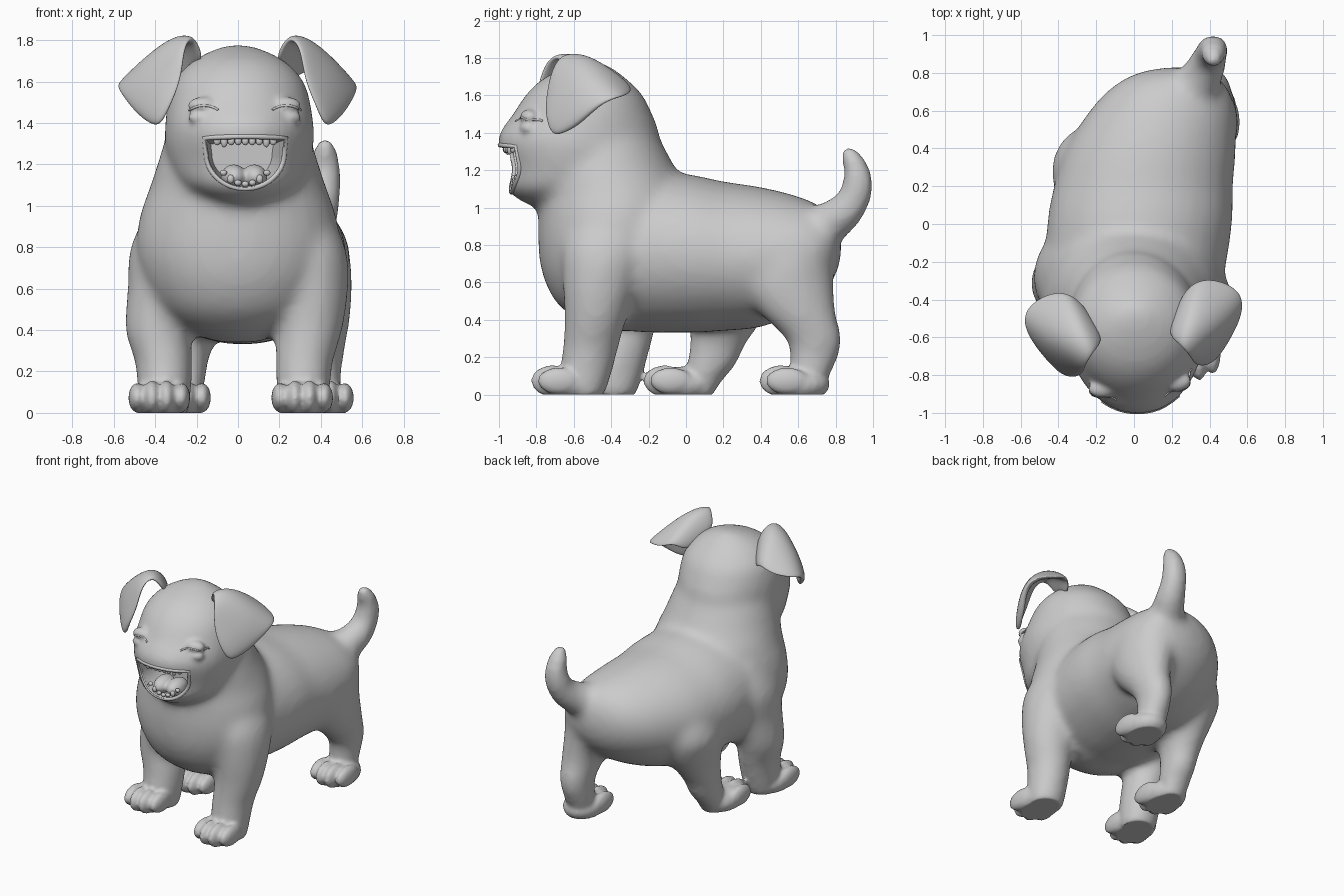
import bpy, bmesh, math
from mathutils import Vector, Matrix
from mathutils.bvhtree import BVHTree

if "Cube" in bpy.data.objects:
    bpy.data.objects.remove(bpy.data.objects["Cube"])

# The head is turned a few degrees towards +x
PIVOT = Vector((0, -0.5, 0))
TURN = Matrix.Translation(PIVOT) @ Matrix.Rotation(math.radians(5), 4, 'Z') @ Matrix.Translation(-PIVOT)
IDENT = Matrix.Identity(4)


def spline(st, n=4):
    """Catmull-Rom interpolation of station tuples."""
    out = []
    for i in range(len(st) - 1):
        p = [st[max(i - 1, 0)], st[i], st[i + 1], st[min(i + 2, len(st) - 1)]]
        for k in range(n):
            t = k / n
            out.append([0.5 * (2 * b + (c - a) * t + (2 * a - 5 * b + 4 * c - d) * t * t
                               + (3 * b - a - 3 * c + d) * t ** 3) for a, b, c, d in zip(*p)])
    return out + [list(st[-1])]


def loft(bm, stations, axis=None, mat=IDENT, sides=32):
    """Closed loft of ellipses (x, y, z, ra, rb); axis None follows the path."""
    st, rings = spline(stations), []
    for i, (x, y, z, a, b) in enumerate(st):
        u = Vector((1, 0, 0))
        if axis:
            v = Vector((0, 1, 0)) if axis == 'Z' else Vector((0, 0, 1))
        else:
            t = (Vector(st[min(i + 1, len(st) - 1)][:3]) - Vector(st[max(i - 1, 0)][:3])).normalized()
            u = (u - t * u.dot(t)).normalized()
            v = t.cross(u)
        a, b = max(a, 0.01), max(b, 0.01)
        rings.append([bm.verts.new(mat @ (Vector((x, y, z)) + u * a * math.cos(w) + v * b * math.sin(w)))
                      for w in (math.tau * k / sides for k in range(sides))])
    for r, q in zip(rings, rings[1:]):
        for k in range(sides):
            j = (k + 1) % sides
            bm.faces.new((r[k], r[j], q[j], q[k]))
    bm.faces.new(rings[0][::-1])
    bm.faces.new(rings[-1])


def blob(bm, c, r, mat=IDENT):
    m = mat @ Matrix.Translation(c) @ Matrix.Diagonal((*r, 1))
    bmesh.ops.create_uvsphere(bm, u_segments=20, v_segments=12, radius=1, matrix=m)


def to_object(bm, name):
    bmesh.ops.recalc_face_normals(bm, faces=bm.faces)
    me = bpy.data.meshes.new(name)
    bm.to_mesh(me)
    bm.free()
    ob = bpy.data.objects.new(name, me)
    bpy.context.collection.objects.link(ob)
    return ob


def bake(ob, angle=50):
    """Replace an object by its evaluated, smooth shaded mesh."""
    bpy.context.view_layer.update()
    name, ev = ob.name, ob.evaluated_get(bpy.context.evaluated_depsgraph_get())
    me = bpy.data.meshes.new_from_object(ev)
    bpy.data.objects.remove(ob)
    me.polygons.foreach_set('use_smooth', [True] * len(me.polygons))
    me.set_sharp_from_angle(angle=math.radians(angle))
    new = bpy.data.objects.new(name, me)
    bpy.context.collection.objects.link(new)
    return new


def blend(ob, voxel, iterations):
    m = ob.modifiers.new('remesh', 'REMESH')
    m.mode, m.voxel_size, m.use_smooth_shade = 'VOXEL', voxel, True
    s = ob.modifiers.new('smooth', 'SMOOTH')
    s.factor, s.iterations = 0.5, iterations
    return bake(ob)


def tube(name, pts, r, cyclic=False):
    cu = bpy.data.curves.new(name, 'CURVE')
    cu.dimensions, cu.bevel_depth, cu.use_fill_caps = '3D', r, True
    sp = cu.splines.new('POLY')
    sp.points.add(len(pts) - 1)
    for p, co in zip(sp.points, pts):
        p.co = (*co, 1)
    sp.use_cyclic_u = cyclic
    ob = bpy.data.objects.new(name, cu)
    bpy.context.collection.objects.link(ob)
    return bake(ob, 80)


bm = bmesh.new()
# Torso, rump swung towards +x: (y, cx, rx, z top, z bottom)
loft(bm, [(cx, y, (t + b) / 2, rx, (t - b) / 2) for y, cx, rx, t, b in [
    (-0.5, 0, .40, 1.10, .42), (-0.3, 0, .47, 1.19, .34), (0, .03, .49, 1.18, .33),
    (.2, .05, .475, 1.14, .34), (.4, .09, .45, 1.11, .36), (.6, .15, .385, 1.06, .44),
    (.73, .19, .30, 1.00, .54), (.80, .21, .19, .92, .64), (.83, .22, .05, .82, .74)]], 'Y')
# Chest and neck: (z, rx, y front, y back)
loft(bm, [(0, (f + k) / 2, z, rx, (k - f) / 2) for z, rx, f, k in [
    (.34, .10, -.45, -.25), (.40, .25, -.58, -.15), (.50, .37, -.70, -.1), (.65, .46, -.77, 0),
    (.80, .49, -.79, 0), (.95, .475, -.79, .02), (1.08, .43, -.79, .02), (1.2, .39, -.80, -.05),
    (1.35, .34, -.78, -.13), (1.5, .25, -.7, -.2)]], 'Z')
# Head
loft(bm, [(0, (f + k) / 2, z, rx, (k - f) / 2) for z, rx, f, k in [
    (1.01, .10, -.84, -.5), (1.05, .21, -.91, -.4), (1.11, .29, -.965, -.3), (1.2, .335, -.97, -.2),
    (1.3, .36, -1.0, -.13), (1.37, .36, -1.01, -.14), (1.43, .355, -.98, -.15), (1.5, .345, -.925, -.18),
    (1.6, .315, -.86, -.23), (1.69, .235, -.765, -.32), (1.75, .13, -.63, -.4), (1.78, .03, -.5, -.46)]],
    'Z', TURN)
# Legs: (z, cx, rx, y front, y back)
front_right = [(-.02, .315, .12, -.66, -.44), (.1, .315, .13, -.68, -.40), (.25, .32, .14, -.66, -.36),
               (.4, .345, .16, -.65, -.32), (.6, .355, .178, -.66, -.26), (.8, .34, .18, -.66, -.2),
               (1.0, .27, .15, -.6, -.22)]
front_left = [(z, -cx - .04 * (z < .5), rx, f + .16, k + .17) for z, cx, rx, f, k in front_right]
hind_right = [(-.02, .40, .09, .55, .73), (.1, .40, .10, .55, .77), (.2, .40, .10, .555, .815),
              (.3, .405, .11, .53, .835), (.45, .40, .14, .38, .80), (.6, .37, .18, .27, .79),
              (.75, .33, .21, .3, .79), (.9, .28, .18, .38, .74)]
hind_left = [(-.02, -.27, .09, -.04, .14), (.08, -.27, .10, -.02, .2), (.16, -.26, .105, .0, .27),
             (.26, -.255, .115, .02, .315), (.37, -.24, .14, .02, .39), (.5, -.22, .19, .02, .48),
             (.65, -.2, .235, .03, .53), (.85, -.15, .2, .1, .5)]
for leg in (front_right, front_left, hind_right, hind_left):
    loft(bm, [(cx, (f + k) / 2, z, rx, (k - f) / 2) for z, cx, rx, f, k in leg], 'Z')
# Tail
loft(bm, [(.29, .68, .87, .13, .13), (.35, .77, .92, .115, .115), (.39, .85, .98, .10, .10),
          (.41, .905, 1.06, .088, .088), (.42, .92, 1.14, .083, .083), (.42, .905, 1.22, .072, .068),
          (.42, .87, 1.285, .055, .052), (.415, .84, 1.325, .025, .02)])
puppy = blend(to_object(bm, 'puppy_body'), .028, 10)

# Paws with four toes, and closed-eye bulges, blended in at finer detail
bm = bmesh.new()
bm.from_mesh(puppy.data)
bpy.data.objects.remove(puppy)
for cx, front in ((.31, -.83), (-.38, -.66), (.41, .39), (-.28, -.23)):
    blob(bm, (cx, front + .21, .055), (.135, .17, .095))
    for i in (-1.5, -.5, .5, 1.5):
        blob(bm, (cx + i * .071, front + .115 + .035 * (abs(i) > 1), .073),
             (.043, .115, .084 if abs(i) < 1 else .072))
for s in (-1, 1):
    blob(bm, (s * .195, -.855, 1.485), (.08, .05, .042), TURN)
    blob(bm, (s * .20, -.865, 1.425), (.075, .045, .035), TURN)
puppy = blend(to_object(bm, 'puppy_body'), .014, 4)
for v in puppy.data.vertices:
    v.co.z = max(v.co.z, 0)

# Skin lookup: front-most point at (x, z)
bvh = BVHTree.FromPolygons([v.co for v in puppy.data.vertices], [p.vertices for p in puppy.data.polygons])


def on_skin(x, z, push=0.0):
    p = TURN @ Vector((x, -.9, z))
    hit = bvh.ray_cast(Vector((p.x, -2, z)), Vector((0, 1, 0)))[0]
    return (hit or p) + Vector((0, push, 0))


# Mouth outline: flat top, rounded bottom
def mouth(grow=0.0):
    low = [(math.cos(a) * (.182 + grow), 1.255 - math.sin(a) * (.165 + grow))
           for a in (math.pi * k / 24 for k in range(25))]
    top = [((.19 + grow) * (k / 6 - 1), 1.318 + grow + .008 * (1 - (k / 6 - 1) ** 2)) for k in range(13)]
    return low + top


bm = bmesh.new()
outline = mouth()
ends = [[bm.verts.new(TURN @ Vector((x * sc, y, 1.22 + (z - 1.22) * sc))) for x, z in outline]
        for y, sc in ((-1.2, 1), (-.88, 1), (-.72, .8))]
for r, q in zip(ends, ends[1:]):
    for k in range(len(r)):
        j = (k + 1) % len(r)
        bm.faces.new((r[k], r[j], q[j], q[k]))
bm.faces.new(ends[0])
bm.faces.new(ends[-1])
cutter = to_object(bm, 'mouth_cutter')
cutter.hide_render = True
lip_pts = [on_skin(x, z, .004) for x, z in mouth(.008)]
lid_pts = {s: [on_skin(s * .20 + .07 * t, 1.462 + .022 * (1 - t * t), .002)
               for t in (k / 8 - 1 for k in range(17))] for s in (-1, 1)}
tooth_rows = [[on_skin(.034 * i, 1.312, .03) for i in range(-4, 5)],
              [on_skin(.035 * i, 1.105 + .006 * i * i, .03) for i in range(-3, 4)]]
cut = puppy.modifiers.new('mouth', 'BOOLEAN')
cut.operation, cut.solver, cut.object = 'DIFFERENCE', 'EXACT', cutter
puppy = bake(puppy)
bpy.data.objects.remove(cutter)

# Lips and eyelid creases
tube('lips', lip_pts, .012, True)
for s, n in ((-1, 'left'), (1, 'right')):
    tube(n + '_eyelid', lid_pts[s], .006)

# Tongue with a centre groove
bm = bmesh.new()
for s in (-1, 1):
    blob(bm, (s * .05, -.83, 1.14), (.062, .10, .06), TURN)
blend(to_object(bm, 'tongue'), .01, 5)

# Teeth
bm = bmesh.new()
for row, h in zip(tooth_rows, (.020, .014)):
    for i, p in enumerate(row):
        fang = 1.5 if i in (1, len(row) - 2) else 1
        blob(bm, p, (.017, .014, h * fang))
bake(to_object(bm, 'teeth'))

# Folded ears: rows from base over the fold to the tip, each front / middle / back
EAR = [[(.17, -.61, 1.70), (.21, -.52, 1.67), (.27, -.40, 1.58)],
       [(.23, -.66, 1.83), (.27, -.54, 1.83), (.33, -.33, 1.66)],
       [(.28, -.74, 1.77), (.38, -.58, 1.81), (.43, -.31, 1.61)],
       [(.29, -.78, 1.61), (.48, -.60, 1.70), (.57, -.38, 1.59)],
       [(.35, -.79, 1.48), (.49, -.64, 1.52), (.59, -.49, 1.57)],
       [(.40, -.75, 1.38), (.44, -.70, 1.39), (.49, -.61, 1.44)]]
for s, n in ((-1, 'left'), (1, 'right')):
    bm = bmesh.new()
    g = [[bm.verts.new(TURN @ Vector((s * x, y, z))) for x, y, z in row] for row in EAR]
    for r, q in zip(g, g[1:]):
        for k in range(2):
            bm.faces.new((r[k], r[k + 1], q[k + 1], q[k]))
    ear = to_object(bm, n + '_ear')
    so = ear.modifiers.new('thickness', 'SOLIDIFY')
    so.thickness, so.offset = .045, 0
    sub = ear.modifiers.new('round', 'SUBSURF')
    sub.levels = sub.render_levels = 3
    bake(ear, 80)
